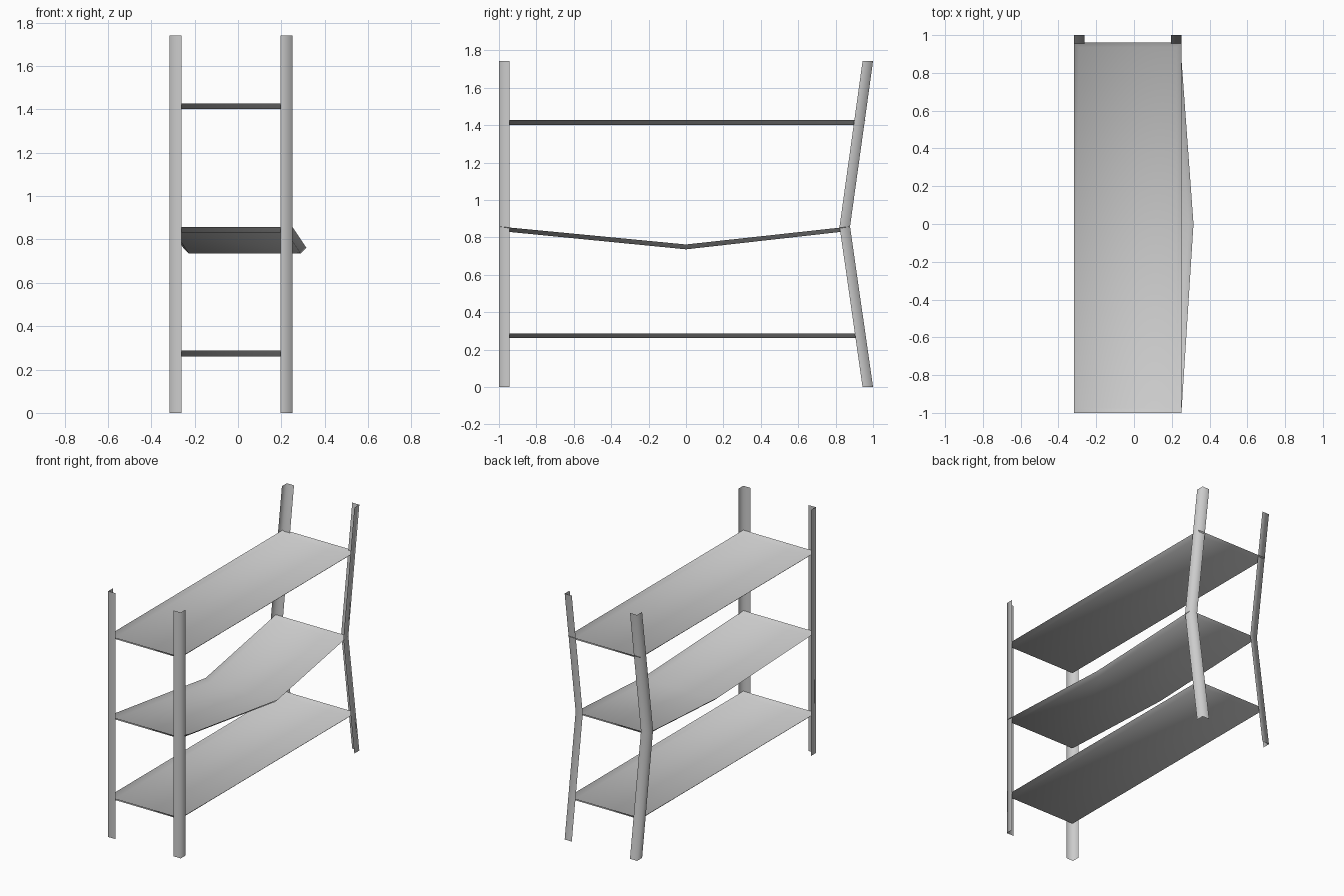
import bpy
import bmesh
from mathutils import Vector

cube = bpy.data.objects.get("Cube")
if cube:
    bpy.data.objects.remove(cube)

metal = bpy.data.materials.new("grey metal")
metal.use_nodes = True
grey = (0.6, 0.6, 0.6, 1)
metal.diffuse_color = grey
metal.node_tree.nodes["Principled BSDF"].inputs["Base Color"].default_value = grey

LEFT, RIGHT = 0.251, -0.317
HEIGHT, KNEE = 1.742, 0.858
FLANGE = 0.056
LIP = 0.026


def finish(bm, name):
    mesh = bpy.data.meshes.new(name)
    for face in bm.faces:
        face.smooth = True
    bm.to_mesh(mesh)
    bm.free()
    mesh.materials.append(metal)
    obj = bpy.data.objects.new(name, mesh)
    bpy.context.collection.objects.link(obj)


def angle_post(name, x, path, sx, sy):
    """Thin sheet angle iron, outer corner following path of (y, z)."""
    bm = bmesh.new()
    rows = []
    for y, z in path:
        section = [(x - sx * FLANGE, y), (x, y), (x, y - sy * FLANGE)]
        rows.append([bm.verts.new((px, py, z)) for px, py in section])
    outward = Vector((sx, sy, 0))
    for low, high in zip(rows, rows[1:]):
        for i in range(2):
            face = bm.faces.new((low[i], low[i + 1], high[i + 1], high[i]))
            face.normal_update()
            if face.normal.dot(outward) < 0:
                face.normal_flip()
    finish(bm, name)


def shelf(name, stations):
    """Open sheet tray with flared rim; stations are (y, x shift, rim z)."""
    bm = bmesh.new()
    rows = []
    for i, (y, shift, z) in enumerate(stations):
        inset = LIP if i == 0 else -LIP if i == len(stations) - 1 else 0
        a, b = RIGHT + shift, LEFT + shift
        section = [(a, y, z), (a + LIP, y + inset, z - LIP),
                   (b - LIP, y + inset, z - LIP), (b, y, z)]
        rows.append([bm.verts.new(p) for p in section])
    for r, s in zip(rows, rows[1:]):
        for i in range(3):
            bm.faces.new((r[i], r[i + 1], s[i + 1], s[i]))
    bm.faces.new(rows[0][::-1])
    bm.faces.new(rows[-1])
    finish(bm, name)


# Straight front posts and buckled back posts
front_path = [(-1, 0), (-1, HEIGHT)]
back_path = [(1, 0), (0.877, KNEE), (1, HEIGHT)]
for side, x, sx in (("left", LEFT, 1), ("right", RIGHT, -1)):
    angle_post("front_post_" + side, x, front_path, sx, -1)
    angle_post("back_post_" + side, x, back_path, sx, 1)

# Flat shelves and the sagging middle shelf
for name, z, back in (("bottom_shelf", 0.287, 0.958), ("top_shelf", 1.428, 0.962)):
    shelf(name, [(-1, 0, z), (back, 0, z)])
shelf("middle_shelf", [(-1, 0, KNEE), (0, 0.064, 0.762), (0.877, 0, KNEE)])
